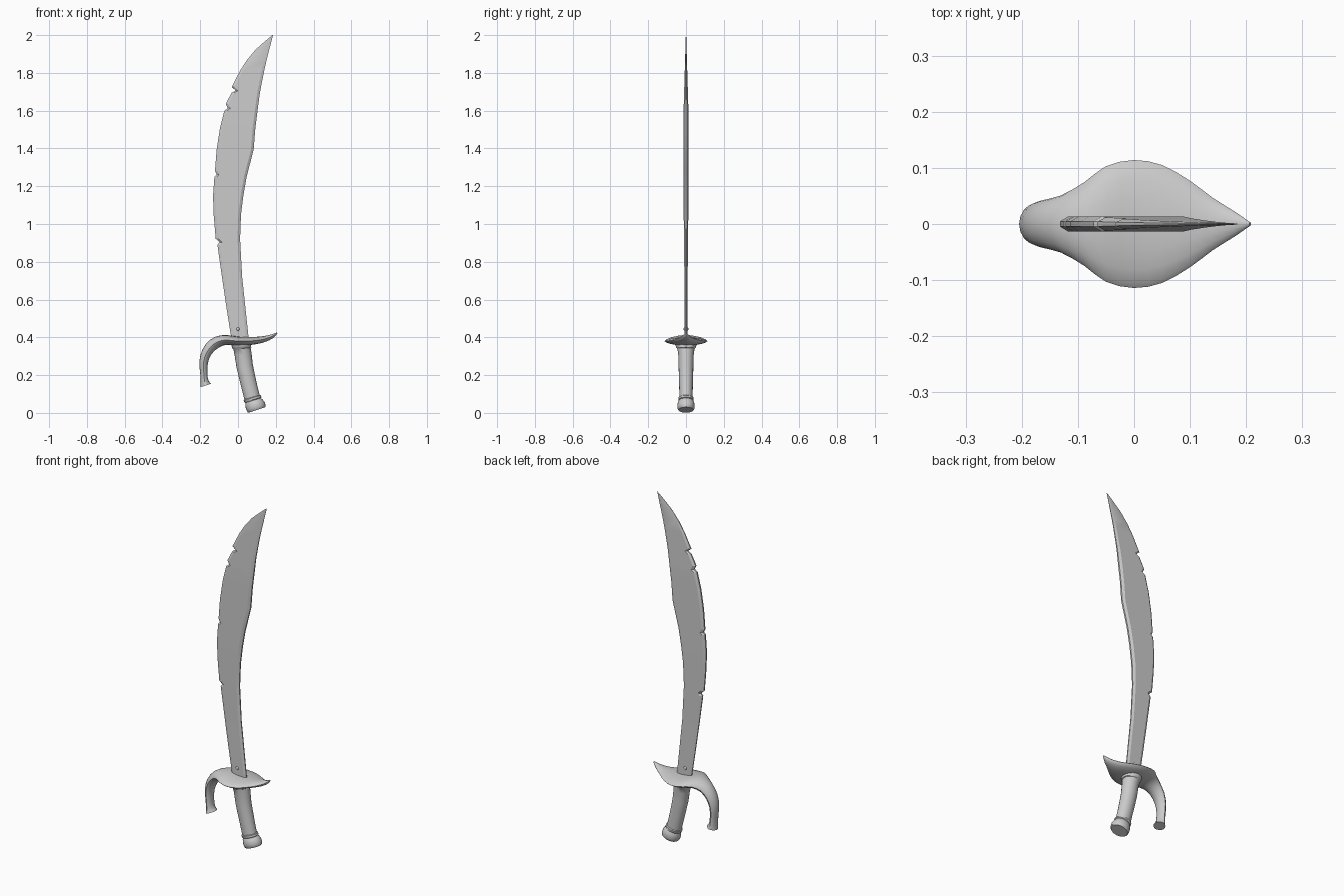
import bpy, bmesh, math
from mathutils import Vector

if "Cube" in bpy.data.objects:
    bpy.data.objects.remove(bpy.data.objects["Cube"])


def loft(name, rings, angle=35):
    """Skin closed rings of equal length and cap both ends."""
    bm = bmesh.new()
    rows = [[bm.verts.new(p) for p in r] for r in rings]
    n = len(rows[0])
    for a, b in zip(rows, rows[1:]):
        for i in range(n):
            j = (i + 1) % n
            bm.faces.new((a[i], a[j], b[j], b[i]))
    bm.faces.new(rows[0][::-1])
    bm.faces.new(rows[-1])
    bmesh.ops.recalc_face_normals(bm, faces=bm.faces)
    me = bpy.data.meshes.new(name)
    bm.to_mesh(me)
    bm.free()
    ob = bpy.data.objects.new(name, me)
    bpy.context.collection.objects.link(ob)
    bpy.ops.object.select_all(action='DESELECT')
    ob.select_set(True)
    bpy.context.view_layer.objects.active = ob
    bpy.ops.object.shade_smooth_by_angle(angle=math.radians(angle))
    return ob


def lerp(table, z):
    for (z0, v0), (z1, v1) in zip(table, table[1:]):
        if z <= z1:
            return v0 + (v1 - v0) * max(0, z - z0) / (z1 - z0)
    return table[-1][1]


def refine(pts, steps):
    """Catmull-Rom interpolation of tuples."""
    out = []
    for i in range(len(pts) - 1):
        p0, p1, p2, p3 = (pts[max(0, i - 1)], pts[i], pts[i + 1],
                          pts[min(len(pts) - 1, i + 2)])
        for k in range(steps):
            t = k / steps
            out.append(tuple(
                0.5 * (2 * b + (c - a) * t + (2 * a - 5 * b + 4 * c - d) * t * t
                       + (3 * b - a - 3 * c + d) * t ** 3)
                for a, b, c, d in zip(p0, p1, p2, p3)))
    return out + [pts[-1]]


# Blade: chipped cutting edge on the left, kinked spine on the right
edge = [(-.033, .38), (-.06, .55), (-.085, .72), (-.109, .89), (-.098, .903),
        (-.118, .922), (-.129, 1.05), (-.132, 1.15), (-.125, 1.25),
        (-.113, 1.262), (-.122, 1.28), (-.113, 1.395), (-.095, 1.51),
        (-.072, 1.60), (-.054, 1.613), (-.065, 1.635), (-.034, 1.695),
        (-.012, 1.707), (-.033, 1.725), (.01, 1.81), (.045, 1.865),
        (.09, 1.92), (.14, 1.965), (.182, 2.0)]
spine = [(.38, .058), (.55, .04), (.72, .022), (.92, .011), (1.08, .017),
         (1.235, .042), (1.395, .083), (1.51, .092), (1.69, .115),
         (1.83, .142), (2.0, .185)]
thick = [(.38, .008), (.8, .009), (1.1, .013), (1.6, .013), (1.8, .007),
         (2.0, .001)]
rings = []
for xl, z in edge:
    xr, t = lerp(spine, z), lerp(thick, z)
    b, e = min(.014, .3 * (xr - xl)), t * .35
    prof = [(xl, -e), (xl + b, -t), (xr - b, -t), (xr, -e)]
    prof += [(x, -y) for x, y in reversed(prof)]
    rings.append([Vector((x, y, z)) for x, y in prof])
loft("blade", rings, 15)

# Guard: leaf-shaped plate that sweeps into a downward knuckle hook
path = [(.207, .424, .003, .003), (.18, .405, .022, .011),
        (.14, .391, .047, .016), (.1, .384, .077, .019),
        (.05, .38, .105, .022), (0, .38, .114, .024),
        (-.05, .385, .103, .026), (-.088, .383, .075, .028),
        (-.13, .363, .051, .03), (-.165, .322, .042, .027),
        (-.182, .268, .035, .023), (-.181, .21, .031, .019),
        (-.177, .168, .033, .021), (-.171, .145, .037, .03)]
path = refine(path, 2)
rings = []
for i, (x, z, w, t) in enumerate(path):
    a, b = path[max(0, i - 1)], path[min(len(path) - 1, i + 1)]
    d = Vector((b[0] - a[0], 0, b[1] - a[1])).normalized()
    nrm = Vector((-d.z, 0, d.x))
    ring = []
    for k in range(16):
        s, c = math.sin(k * math.tau / 16), math.cos(k * math.tau / 16)
        h = math.copysign(abs(s) ** 1.3, s)
        ring.append(Vector((x, w * c, z)) + nrm * (t * h))
    rings.append(ring)
loft("guard", rings, 40)

# Grip with collar, end ring and pommel: x, z, radius x, radius y, tilt
grip = [(.017, .372, .054, .06, 0), (.018, .352, .051, .054, .02),
        (.02, .345, .051, .051, .05), (.021, .341, .046, .046, .08),
        (.027, .31, .045, .041, .15), (.035, .25, .044, .039, .2),
        (.046, .2, .043, .038, .22), (.06, .14, .042, .036, .25),
        (.074, .083, .042, .035, .28), (.075, .08, .047, .041, .28),
        (.079, .07, .047, .041, .29), (.08, .066, .043, .037, .3),
        (.084, .058, .047, .042, .31), (.09, .044, .052, .046, .32),
        (.095, .03, .052, .046, .32), (.099, .019, .05, .043, .32),
        (.1, .0155, .046, .04, .32)]
rings = []
for x, z, rx, ry, tilt in grip:
    u = Vector((math.cos(tilt), 0, math.sin(tilt)))
    rings.append([Vector((x, ry * math.sin(k * math.tau / 20), z))
                  + u * (rx * math.cos(k * math.tau / 20)) for k in range(20)])
loft("grip_and_pommel", rings, 40)

# Rivet through the base of the blade
bpy.ops.mesh.primitive_uv_sphere_add(segments=12, ring_count=8, radius=.012,
                                     location=(0, 0, .444))
rivet = bpy.context.object
rivet.name = "blade_rivet"
rivet.scale.y = 1.15
bpy.ops.object.shade_smooth()
